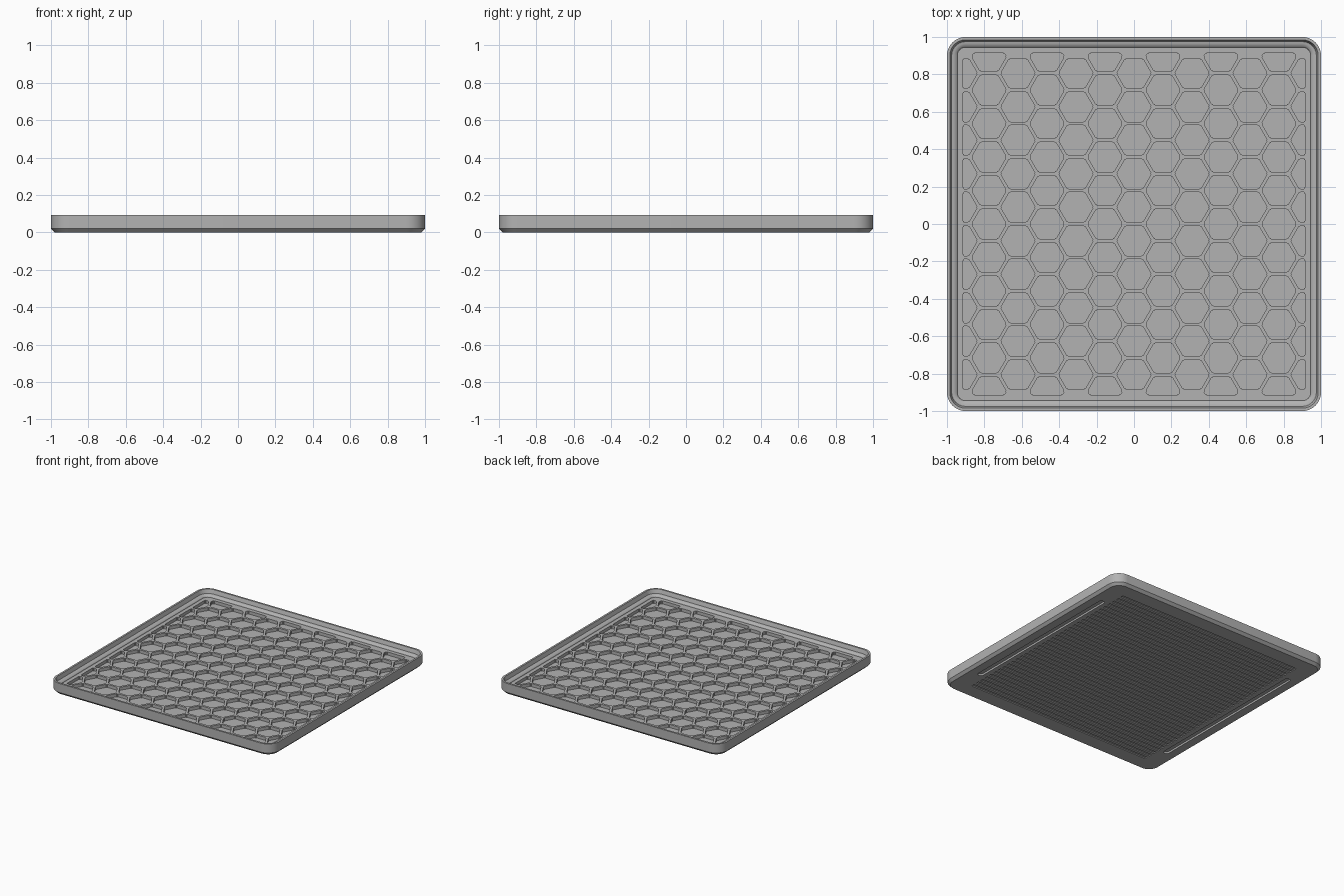
import bpy, bmesh, math

cube = bpy.data.objects.get("Cube")
if cube:
    bpy.data.objects.remove(cube)

HEIGHT, FLOOR, CELL_FLOOR = 0.093, 0.045, 0.02
PITCH, GAP, FIELD = 0.179, 0.018, 0.915

grey = bpy.data.materials.new("Matte grey")
grey.use_nodes = True
colour = (0.45, 0.45, 0.45, 1)
grey.diffuse_color = colour
grey.node_tree.nodes["Principled BSDF"].inputs["Base Color"].default_value = colour


def to_object(bm, name):
    bmesh.ops.recalc_face_normals(bm, faces=bm.faces)
    mesh = bpy.data.meshes.new(name)
    bm.to_mesh(mesh)
    bm.free()
    mesh.materials.append(grey)
    obj = bpy.data.objects.new(name, mesh)
    bpy.context.collection.objects.link(obj)
    return obj


def rounded_rect(hx, hy, radius, steps=10):
    points = []
    for quarter, (sx, sy) in enumerate(((1, 1), (-1, 1), (-1, -1), (1, -1))):
        for i in range(steps + 1):
            a = (quarter + i / steps) * math.pi / 2
            points.append((sx * (hx - radius) + radius * math.cos(a),
                           sy * (hy - radius) + radius * math.sin(a)))
    return points


def flat_face(bm, points, z):
    return bm.faces.new([bm.verts.new((x, y, z)) for x, y in points])


def extrude_up(bm, height):
    result = bmesh.ops.extrude_face_region(bm, geom=list(bm.faces), use_keep_orig=True)
    top = [g for g in result["geom"] if isinstance(g, bmesh.types.BMVert)]
    bmesh.ops.translate(bm, verts=top, vec=(0, 0, height))


def cut(target, bm, name):
    cutter = to_object(bm, name)
    cutter.hide_render = True
    mod = target.modifiers.new(name, "BOOLEAN")
    mod.operation, mod.solver, mod.object = "DIFFERENCE", "EXACT", cutter
    bpy.context.view_layer.objects.active = target
    bpy.ops.object.modifier_apply(modifier=name)
    bpy.data.objects.remove(cutter)


# Tray body: rounded square loops from the base, over the rim, to the floor
bm = bmesh.new()
profile = [(0.98, 0), (1, 0.02), (1, HEIGHT), (0.985, HEIGHT), (0.975, 0.062)]
for i in range(1, 5):
    a = i / 4 * math.pi / 2
    profile.append((0.945 + 0.03 * (1 - math.sin(a)), FLOOR + 0.017 * math.cos(a)))
loops = [[bm.verts.new((x, y, z)) for x, y in rounded_rect(h, h, h - 0.9)]
         for h, z in profile]
for low, high in zip(loops, loops[1:]):
    for i in range(len(low)):
        j = (i + 1) % len(low)
        bm.faces.new((low[i], low[j], high[j], high[i]))
bm.faces.new(loops[0][::-1])
bm.faces.new(loops[-1])
tray = to_object(bm, "drip_tray")

# Honeycomb recesses, trimmed to a square field
bm = bmesh.new()
cell_radius = (PITCH - GAP) / math.sqrt(3)
for col in range(-6, 7):
    for row in range(-6, 7):
        cx = col * PITCH * math.sqrt(3) / 2
        cy = (row + (0.5 if col % 2 == 0 else 0)) * PITCH
        if abs(cy) < FIELD:
            flat_face(bm, [(cx + cell_radius * math.cos(k * math.pi / 3),
                            cy + cell_radius * math.sin(k * math.pi / 3))
                           for k in range(6)], CELL_FLOOR)
for normal in ((1, 0, 0), (-1, 0, 0), (0, 1, 0), (0, -1, 0)):
    bmesh.ops.bisect_plane(bm, geom=bm.verts[:] + bm.edges[:] + bm.faces[:],
                           plane_co=[n * FIELD for n in normal],
                           plane_no=normal, clear_outer=True)
bmesh.ops.bevel(bm, geom=bm.verts[:], offset=0.006, segments=2, affect="VERTICES")
extrude_up(bm, 0.1)
cut(tray, bm, "honeycomb_cutter")

# Underside: fine grip grooves running across
bm = bmesh.new()
for i in range(-17, 18):
    y = i * 0.05
    flat_face(bm, [(-0.83, y - 0.0125), (0.83, y - 0.0125),
                   (0.83, y + 0.0125), (-0.83, y + 0.0125)], -0.02)
extrude_up(bm, 0.028)
cut(tray, bm, "groove_cutter")

# Underside: a long rounded slot along each side
bm = bmesh.new()
for side in (-1, 1):
    flat_face(bm, [(x + side * 0.89, y) for x, y in rounded_rect(0.022, 0.71, 0.0219)], -0.02)
extrude_up(bm, 0.035)
cut(tray, bm, "slot_cutter")

tray.select_set(True)
bpy.context.view_layer.objects.active = tray
bpy.ops.object.shade_smooth_by_angle(angle=math.radians(30))
